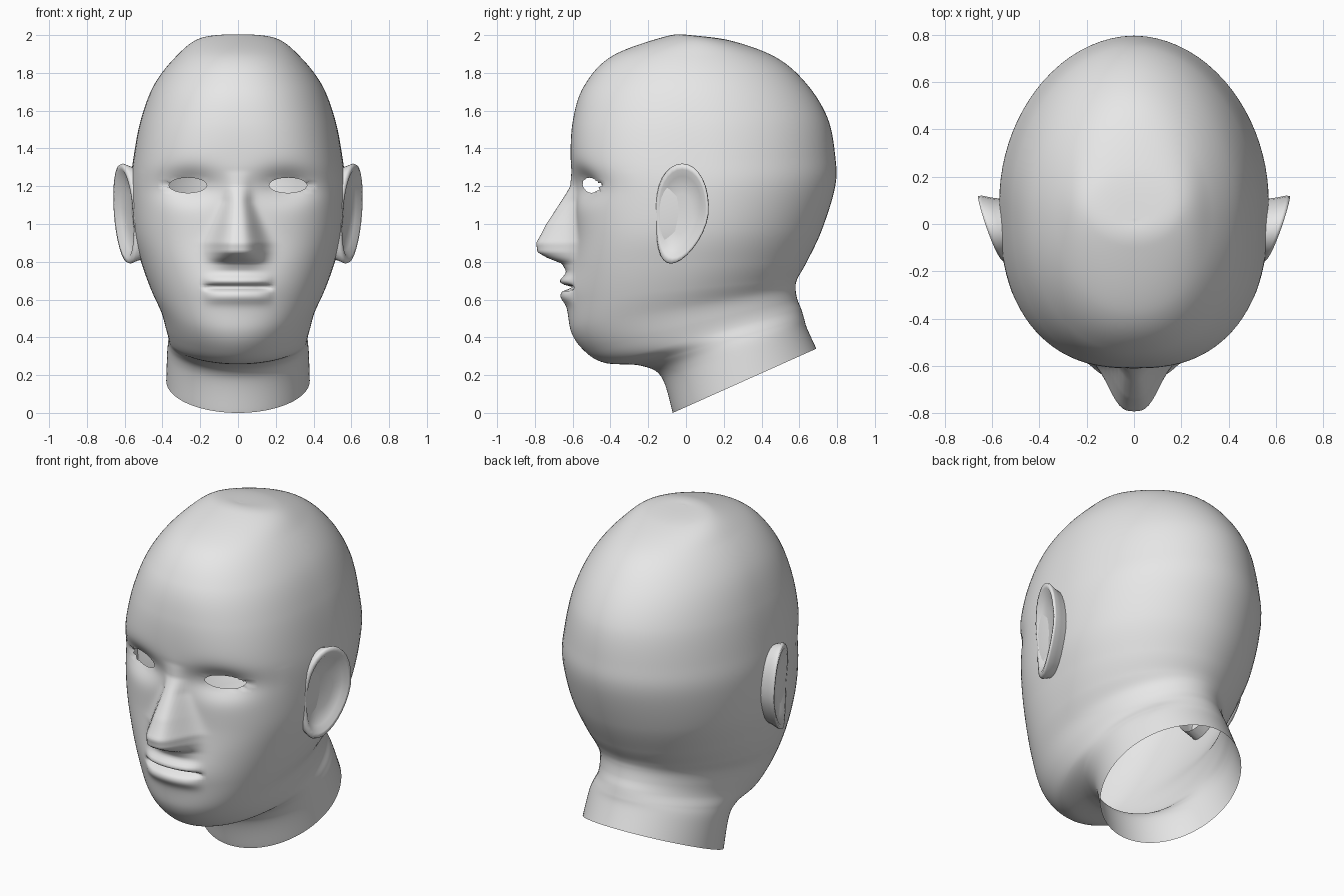
import bpy, bmesh
from math import sin, cos, pi, exp, hypot

cube = bpy.data.objects.get("Cube")
if cube:
    bpy.data.objects.remove(cube)

COLUMNS = 112
STEPS = 16

# Cross-sections, crown to neck:
# front y, front z, back y, back z, half width, squareness of the front half
SECTIONS = [
    (.02, 2, .021, 2, 0, 2),
    (-.1, 1.995, .24, 1.97, .2, 2),
    (-.39, 1.89, .48, 1.88, .33, 2.1),
    (-.54, 1.73, .64, 1.74, .445, 2.2),
    (-.6, 1.54, .75, 1.56, .515, 2.4),
    (-.61, 1.32, .79, 1.36, .555, 2.6),
    (-.59, 1.15, .79, 1.2, .57, 2.6),
    (-.585, .95, .72, .97, .555, 2.6),
    (-.6, .78, .64, .8, .51, 2.5),
    (-.61, .6, .59, .71, .46, 2.3),
    (-.61, .44, .58, .66, .41, 2.1),
    (-.54, .33, .59, .6, .385, 2),
    (-.43, .265, .61, .55, .37, 2),
    (-.24, .25, .625, .5, .37, 2),
    (-.13, .19, .64, .45, .375, 2),
    (-.07, 0, .69, .34, .38, 2),
]

# Height of the nose ridge above the face: z, height
NOSE_RIDGE = [(.7, 0), (.75, .01), (.79, .045), (.82, .13), (.85, .19),
              (.9, .205), (1, .155), (1.2, .02), (1.28, 0)]

EYE_X, EYE_Z, EYE_W, EYE_H = .265, 1.205, .1, .04


def clamp(value):
    return max(0, min(1, value))


def bell(distance, width):
    return exp(-(distance / width) ** 2)


def lookup(table, key):
    """Linear interpolation in a sorted table, zero outside it."""
    for (k0, v0), (k1, v1) in zip(table, table[1:]):
        if k0 <= key <= k1:
            return v0 + (v1 - v0) * (key - k0) / (k1 - k0)
    return 0


def smooth_sections(rows, steps):
    """Pass a smooth curve through every column of the section table."""
    padded = [rows[0]] + rows + [rows[-1]]
    result = []
    for before, start, end, after in zip(padded, padded[1:], padded[2:], padded[3:]):
        for step in range(steps):
            t = step / steps
            result.append([
                b + .5 * t * (c - a + t * (2 * a - 5 * b + 4 * c - d
                                           + t * (3 * (b - c) + d - a)))
                for a, b, c, d in zip(before, start, end, after)])
    result.append(rows[-1])
    return result


def eye_radius(x, z):
    return hypot((abs(x) - EYE_X) / EYE_W, (z - EYE_Z) / EYE_H)


def snap_to_eye(x, z):
    """Draw nearby points onto the rim of the eye opening."""
    radius = eye_radius(x, z)
    if .8 < radius < 1.22:
        side = 1 if x > 0 else -1
        x = side * (EYE_X + (abs(x) - EYE_X) / radius)
        z = EYE_Z + (z - EYE_Z) / radius
    return x, z


def face_relief(x, z):
    """Forward push of the nose, lips and eye sockets."""
    x = abs(x)
    nose_width = .06 + .064 * clamp((1.12 - z) / .22)
    push = lookup(NOSE_RIDGE, z) * exp(-(x / nose_width) ** 3)
    # Eye sockets under the brow
    push -= .065 * bell(x - EYE_X, .15) * bell(z - EYE_Z, .085)
    # Mouth mound, upper lip, lower lip and the slit between them
    push += .04 * bell(x, .2) * bell(z - .66, .12)
    mouth = clamp(1.15 - (x / .18) ** 4)
    push += mouth * (.026 * bell(z - .7, .025) + .02 * bell(z - .615, .035))
    push -= .055 * mouth * bell(z - .664, .012)
    return push


def section_point(section, column):
    front_y, front_z, back_y, back_z, width, power = section
    turn = 2 * pi * column / COLUMNS
    angle = turn - .5 * sin(turn)          # closer columns on the face
    s, c = sin(angle), cos(angle)
    if c < 0:
        power = 1.95
    reach = (abs(s) ** power + abs(c) ** power) ** (-1 / power)
    x = width * s * reach
    along = (1 - c * reach) / 2
    y = front_y + (back_y - front_y) * along
    z = front_z + (back_z - front_z) * along
    if y < -.3:
        x, z = snap_to_eye(x, z)
        y -= face_relief(x, z)
    return x, y, z


def loft(bm, rings):
    """Skin a list of closed point rings."""
    rows = [[bm.verts.new(p) for p in ring] for ring in rings]
    for upper, lower in zip(rows, rows[1:]):
        for i in range(len(upper)):
            j = (i + 1) % len(upper)
            bm.faces.new((upper[i], lower[i], lower[j], upper[j]))
    return rows


def finish(name, bm, material):
    bmesh.ops.recalc_face_normals(bm, faces=bm.faces)
    mesh = bpy.data.meshes.new(name)
    bm.to_mesh(mesh)
    bm.free()
    mesh.materials.append(material)
    mesh.shade_smooth()
    obj = bpy.data.objects.new(name, mesh)
    bpy.context.collection.objects.link(obj)
    return obj


def make_material(name, color):
    material = bpy.data.materials.new(name)
    material.use_nodes = True
    material.diffuse_color = color
    material.node_tree.nodes["Principled BSDF"].inputs["Base Color"].default_value = color
    return material


def build_head(material):
    bm = bmesh.new()
    loft(bm, [[section_point(section, i) for i in range(COLUMNS)]
              for section in smooth_sections(SECTIONS, STEPS)])
    # Open the eyes
    holes = [f for f in bm.faces
             if all(v.co.y < -.3 and eye_radius(v.co.x, v.co.z) < 1.01 for v in f.verts)]
    bmesh.ops.delete(bm, geom=holes, context="FACES")
    bmesh.ops.remove_doubles(bm, verts=bm.verts, dist=.0008)
    finish("head", bm, material)


def ear_ring(side, scale, offset, count=32):
    """One outline of the ear, leaning outward toward the back."""
    points = []
    for i in range(count):
        a = 2 * pi * i / count
        c, s = cos(a) * scale, sin(a) * scale
        y = -.02 + .14 * c * (1 + .12 * s) - .06 * max(0, -s) ** 1.5
        z = 1.055 + .265 * s
        x = .6 + .055 * c + .02 * s + offset
        points.append((side * x, y, z))
    return points


def build_ear(name, side, material):
    bm = bmesh.new()
    # Root, outer rim, rolled edge and shallow bowl
    profile = [(.86, -.14), (.94, -.05), (1, -.012), (.98, .003),
               (.88, .003), (.75, -.02), (.4, -.03)]
    rows = loft(bm, [ear_ring(side, scale, offset) for scale, offset in profile])
    bm.faces.new(rows[-1])
    finish(name, bm, material)


skin = make_material("light grey", (.8, .8, .8, 1))
build_head(skin)
for ear_name, ear_side in (("left_ear", 1), ("right_ear", -1)):
    build_ear(ear_name, ear_side, skin)
